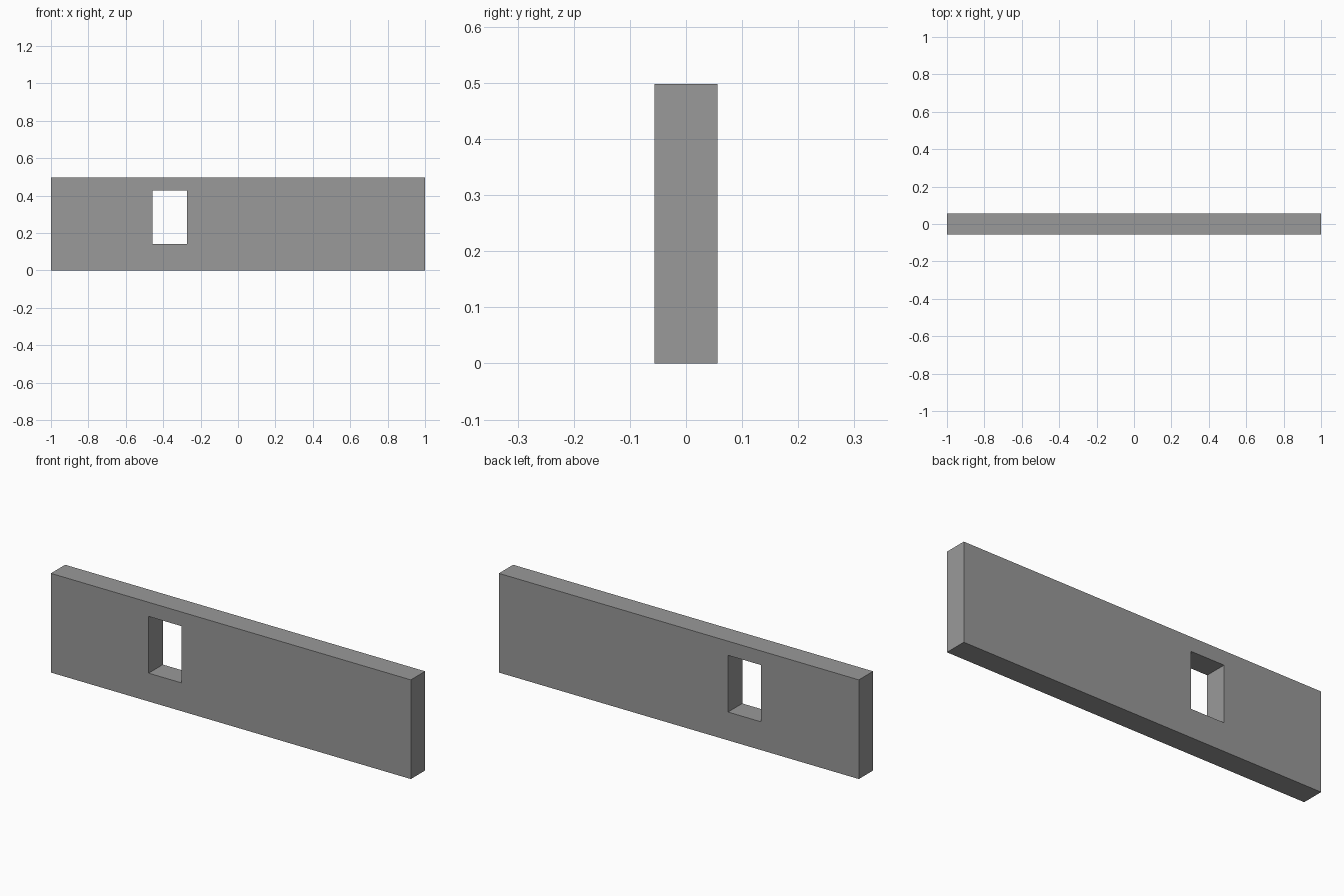
import bpy
import bmesh

if "Cube" in bpy.data.objects:
    bpy.data.objects.remove(bpy.data.objects["Cube"])

WIDTH, HEIGHT, DEPTH = 2.0, 0.498, 0.113
WINDOW = (-0.457, -0.273, 0.142, 0.427)  # x min, x max, z min, z max


def rectangle(bm, x0, x1, z0, z1, y):
    return [bm.verts.new((x, y, z)) for x, z in ((x0, z0), (x1, z0), (x1, z1), (x0, z1))]


# Wall front: four faces around the window opening
bm = bmesh.new()
outer = rectangle(bm, -WIDTH / 2, WIDTH / 2, 0, HEIGHT, -DEPTH / 2)
inner = rectangle(bm, *WINDOW, -DEPTH / 2)
front = []
for i in range(4):
    j = (i + 1) % 4
    front.append(bm.faces.new((outer[i], outer[j], inner[j], inner[i])))

# Wall thickness: extrude the front to the back, forming the window reveal
result = bmesh.ops.extrude_face_region(bm, geom=front, use_keep_orig=True)
back = [g for g in result["geom"] if isinstance(g, bmesh.types.BMVert)]
bmesh.ops.translate(bm, verts=back, vec=(0, DEPTH, 0))
bmesh.ops.recalc_face_normals(bm, faces=bm.faces)

mesh = bpy.data.meshes.new("wall_with_window")
bm.to_mesh(mesh)
bm.free()
wall = bpy.data.objects.new("wall_with_window", mesh)
bpy.context.collection.objects.link(wall)

# Dark grey wall colour
grey = bpy.data.materials.new("dark_grey")
grey.diffuse_color = (0.32, 0.32, 0.32, 1)
grey.use_nodes = True
grey.node_tree.nodes["Principled BSDF"].inputs["Base Color"].default_value = grey.diffuse_color
mesh.materials.append(grey)
